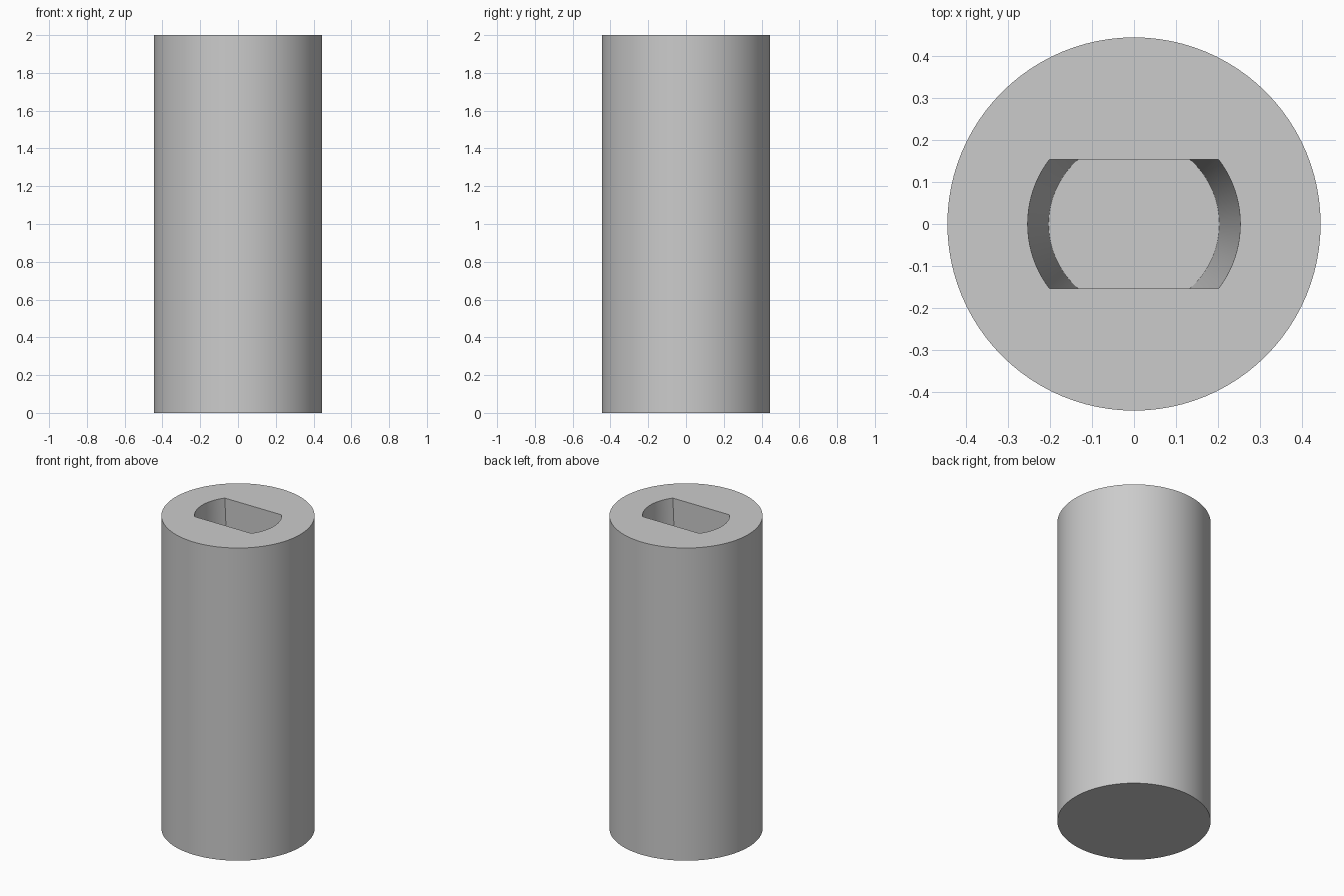
import bpy

cube = bpy.data.objects.get("Cube")
if cube:
    bpy.data.objects.remove(cube, do_unlink=True)

HEIGHT, RADIUS = 2.0, 0.444
DEPTH, MOUTH_R, FLOOR_R, HALF_WIDTH = 1.5, 0.253, 0.203, 0.154
OVERSHOOT = 0.1

grey = bpy.data.materials.new("light grey")
grey.use_nodes = True
grey.diffuse_color = (0.6, 0.6, 0.6, 1)
grey.node_tree.nodes["Principled BSDF"].inputs["Base Color"].default_value = (0.6, 0.6, 0.6, 1)


def tapered(name, bottom_r, top_r, z0, z1):
    """Round body between two heights."""
    bpy.ops.mesh.primitive_cone_add(vertices=96, radius1=bottom_r, radius2=top_r,
                                    depth=z1 - z0, location=(0, 0, (z0 + z1) / 2))
    obj = bpy.context.object
    obj.name = name
    obj.data.materials.append(grey)
    return obj


def boolean(target, cutter, operation):
    """Apply a boolean, then drop the helper."""
    mod = target.modifiers.new(operation.title(), "BOOLEAN")
    mod.operation = operation
    mod.solver = "EXACT"
    mod.object = cutter
    cutter.hide_render = True
    bpy.ops.object.select_all(action="DESELECT")
    target.select_set(True)
    bpy.context.view_layer.objects.active = target
    bpy.ops.object.modifier_apply(modifier=mod.name)
    bpy.data.objects.remove(cutter, do_unlink=True)


# Solid round body
body = tapered("cylinder_body", RADIUS, RADIUS, 0, HEIGHT)

# Tapered socket with two parallel flats
cutter_r = MOUTH_R + (MOUTH_R - FLOOR_R) * OVERSHOOT / DEPTH
socket = tapered("socket_cutter", FLOOR_R, cutter_r, HEIGHT - DEPTH, HEIGHT + OVERSHOOT)
bpy.ops.mesh.primitive_cube_add(size=2, location=(0, 0, HEIGHT / 2))
slab = bpy.context.object
slab.name = "flats_cutter"
slab.scale = (1, HALF_WIDTH, HEIGHT)
slab.data.materials.append(grey)
boolean(socket, slab, "INTERSECT")
boolean(body, socket, "DIFFERENCE")

# Smooth round walls, sharp rims
bpy.ops.object.shade_smooth_by_angle(angle=0.5)
